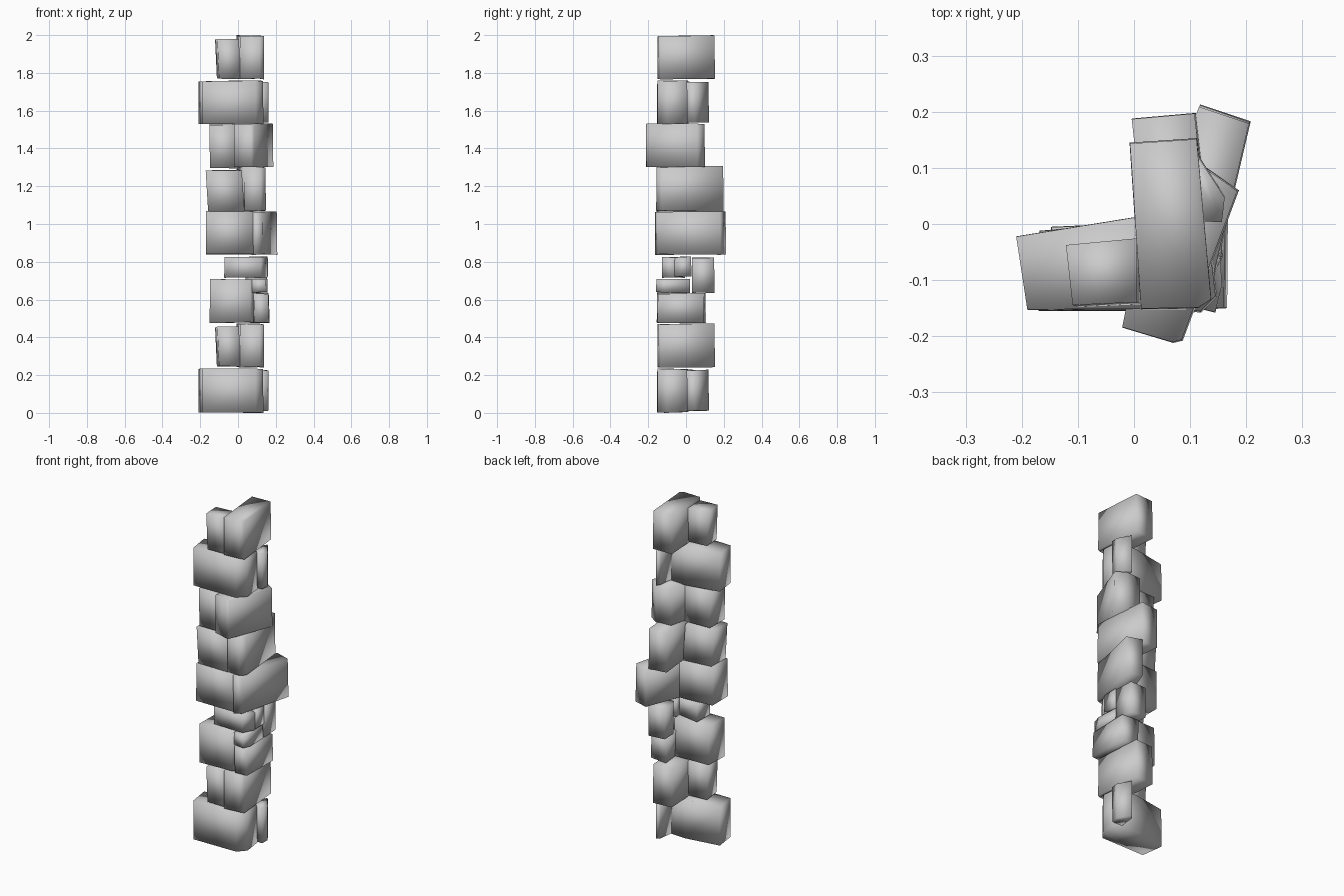
import bpy, bmesh, random
from mathutils import Vector

random.seed(4)


def stone(name, z0, z1, outline, lean=(0, 0), tilt=0.0):
    """Rough-cut stone: an outline raised from z0 to z1, slightly leaning and tilted."""
    bm = bmesh.new()
    n = len(outline)
    c = sum((Vector(p) for p in outline), Vector((0, 0))) / n
    low, high = [], []
    for p in outline:
        p = Vector(p)
        q = c + (p - c) * 0.99 + Vector(lean)
        low.append(bm.verts.new((p.x, p.y, z0 + random.uniform(0, 0.006))))
        high.append(bm.verts.new((q.x, q.y, z1 - random.uniform(0, 0.006) + tilt * (p.y - c.y))))
    bm.faces.new(low[::-1])
    bm.faces.new(high)
    for i in range(n):
        j = (i + 1) % n
        bm.faces.new((low[i], low[j], high[j], high[i]))
    bmesh.ops.recalc_face_normals(bm, faces=bm.faces)
    # Smooth all over, which gives the soft worn shading
    for f in bm.faces:
        f.smooth = True
    me = bpy.data.meshes.new(name)
    bm.to_mesh(me)
    bm.free()
    ob = bpy.data.objects.new(name, me)
    bpy.context.collection.objects.link(ob)
    return ob


# Long front course with a thin side filler: bottom course and its repeat near the top
for tag, z in (("lower", 0.0), ("upper", 1.525)):
    stone(f"{tag}_front_long_stone", z, z + 0.235,
          [(-0.19, -0.153), (0.095, -0.152), (0.135, -0.10), (0.125, 0.005), (0.0, 0.012), (-0.21, -0.022)],
          (-0.002, 0))
    stone(f"{tag}_side_thin_stone", z + 0.008, z + 0.23,
          [(0.09, 0.008), (0.157, 0.006), (0.162, 0.05), (0.115, 0.122), (0.10, 0.10)], (0, -0.003))

# Long side course with a short front stone: second course and the top course
for tag, z in (("second", 0.24), ("top", 1.765)):
    stone(f"{tag}_side_long_stone", z, z + 0.233,
          [(0.012, -0.152), (0.115, -0.15), (0.138, -0.135), (0.112, 0.153), (-0.008, 0.145)],
          (0, 0), 0.02)
    stone(f"{tag}_front_short_stone", z + 0.003, z + 0.217,
          [(-0.10, -0.148), (0.015, -0.143), (0.015, -0.028), (-0.112, -0.04)], (-0.01, 0.003), -0.02)

# Third course: front block, side block and small packing stones
stone("third_front_stone", 0.475, 0.71,
      [(-0.15, -0.153), (0.065, -0.153), (0.082, -0.13), (0.075, 0.005), (-0.148, -0.005)])
stone("third_side_stone", 0.475, 0.635,
      [(0.088, -0.155), (0.166, -0.15), (0.168, 0.095), (0.06, 0.105), (0.07, 0.0)], (-0.005, 0))
stone("packing_corner_stone", 0.635, 0.71,
      [(0.07, -0.14), (0.145, -0.158), (0.157, -0.11), (0.15, 0.022), (0.078, 0.02)])
stone("packing_side_stone", 0.635, 0.825,
      [(0.06, 0.032), (0.155, 0.032), (0.145, 0.15), (0.04, 0.145), (0.04, 0.06)])
stone("packing_front_stone", 0.715, 0.828,
      [(-0.073, -0.125), (0.12, -0.128), (0.157, -0.062), (0.05, -0.02), (-0.07, -0.005)])
stone("packing_middle_stone", 0.72, 0.828,
      [(0.06, -0.03), (0.158, -0.06), (0.155, 0.028), (0.045, 0.025)])

# Fifth course: front block with a skewed side block
stone("fifth_front_stone", 0.835, 1.07,
      [(-0.17, -0.155), (0.085, -0.155), (0.075, 0.01), (-0.168, -0.012)])
stone("fifth_side_stone", 0.835, 1.07,
      [(0.085, -0.165), (0.13, -0.15), (0.208, 0.183), (0.118, 0.213), (0.03, -0.02)], (-0.002, -0.002))

# Sixth course
stone("sixth_front_stone", 1.06, 1.288,
      [(-0.158, -0.15), (0.035, -0.15), (0.02, 0.0), (-0.158, -0.015)], (-0.014, 0))
stone("sixth_side_stone", 1.065, 1.305,
      [(0.035, -0.15), (0.12, -0.158), (0.148, -0.13), (0.11, 0.198), (-0.003, 0.188)], (-0.002, 0.001), 0.02)

# Seventh course: side block turned outward
stone("seventh_front_stone", 1.293, 1.528,
      [(-0.148, -0.155), (-0.01, -0.15), (0.03, -0.01), (-0.148, -0.015)], (-0.005, 0))
stone("seventh_side_stone", 1.297, 1.533,
      [(-0.02, -0.185), (0.07, -0.212), (0.087, -0.208), (0.187, 0.06), (0.13, 0.1), (0.035, 0.09)],
      (-0.002, 0))
